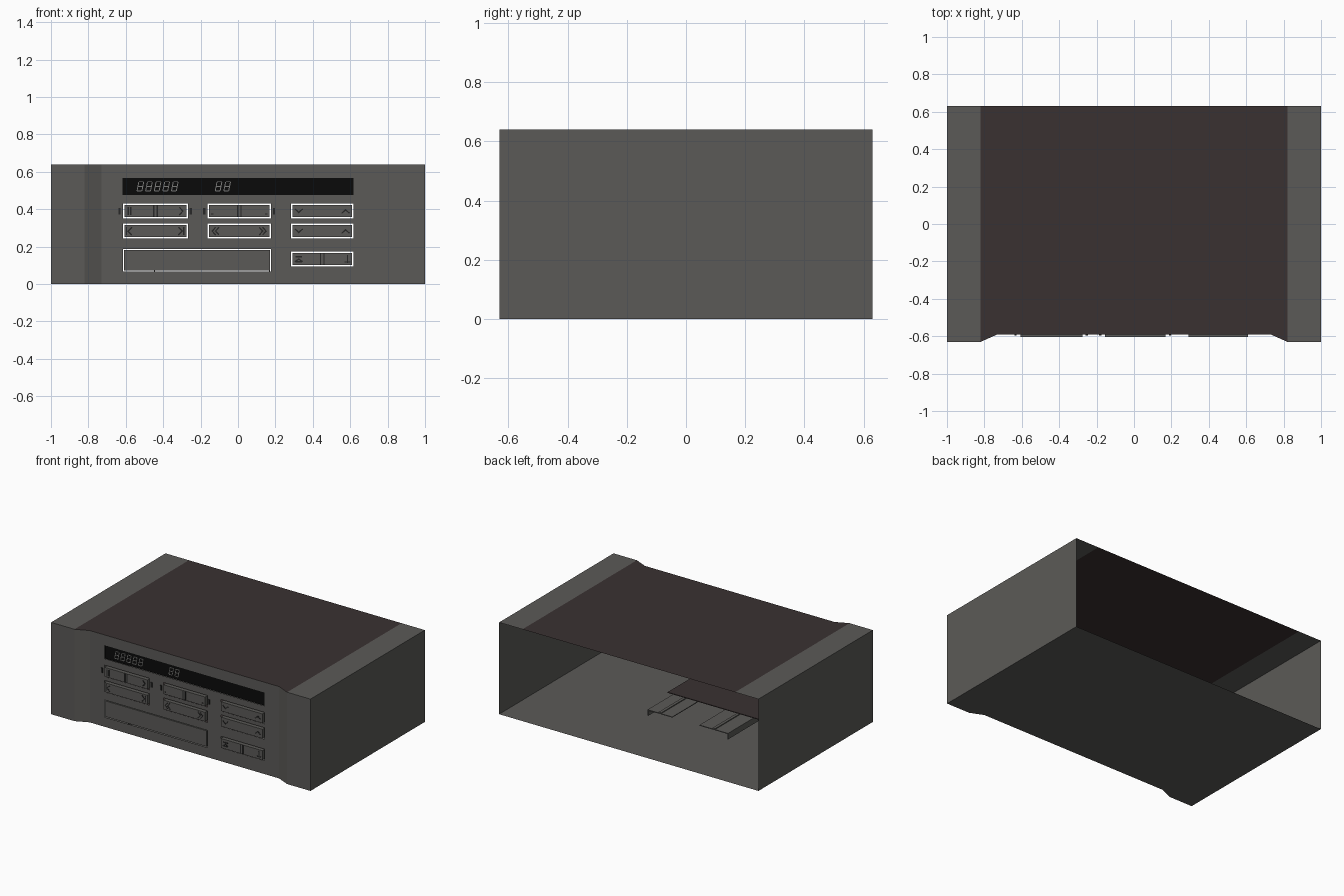
import bpy, bmesh
from mathutils import Vector

if "Cube" in bpy.data.objects:
    bpy.data.objects.remove(bpy.data.objects["Cube"])


def material(name, rgb):
    m = bpy.data.materials.new(name)
    m.diffuse_color = (*rgb, 1)
    m.use_nodes = True
    m.node_tree.nodes["Principled BSDF"].inputs["Base Color"].default_value = m.diffuse_color
    return m


GRAY = material("body gray", (0.105, 0.102, 0.096))
BROWN = material("dark brown", (0.042, 0.031, 0.031))
BLACK = material("display black", (0.003, 0.003, 0.003))
MARK = material("mark dark gray", (0.02, 0.02, 0.02))
DIGIT = material("digit gray", (0.2, 0.2, 0.195))


def finish(name, bm, *mats):
    me = bpy.data.meshes.new(name)
    bm.to_mesh(me)
    bm.free()
    for m in mats:
        me.materials.append(m)
    ob = bpy.data.objects.new(name, me)
    bpy.context.collection.objects.link(ob)
    return ob


def face(bm, pts, mat=0):
    f = bm.faces.new([bm.verts.new(p) for p in pts])
    f.material_index = mat


def box(bm, x0, x1, y0, y1, z0, z1):
    r = bmesh.ops.create_cube(bm, size=1)
    for v in r["verts"]:
        v.co = Vector(((x0 + x1) / 2 + v.co.x * (x1 - x0),
                       (y0 + y1) / 2 + v.co.y * (y1 - y0),
                       (z0 + z1) / 2 + v.co.z * (z1 - z0)))


def stroke(bm, a, b, y, w):
    """Thin flat bar between two x,z points on a plane facing the front."""
    a, b = Vector(a), Vector(b)
    d = (b - a).normalized() * w / 2
    n = Vector((-d.y, d.x))
    ring = [a - d + n, a - d - n, b + d - n, b + d + n]
    front = [bm.verts.new((p.x, y - 0.002, p.y)) for p in ring]
    back = [bm.verts.new((p.x, y, p.y)) for p in ring]
    bm.faces.new(front)
    for i in range(4):
        j = (i + 1) % 4
        bm.faces.new((front[j], front[i], back[i], back[j]))


H, D, Y = 0.64, 0.63, -0.59          # height, half depth, front panel plane
XO, XI = 0.82, 0.73                  # slope between pillars and front panel

# Casing: sides, pillars, slopes, top and bottom; the back is open
bm = bmesh.new()
for s in (-1, 1):
    prof = [(s, D), (s, -D), (s * XO, -D), (s * XI, Y)]
    for p, q in zip(prof, prof[1:]):
        quad = [(*p, 0), (*q, 0), (*q, H), (*p, H)]
        face(bm, quad if s < 0 else quad[::-1])
    for z in (0, H):
        strip = [(s, D, z), (s, -D, z), (s * XO, -D, z), (s * XO, D, z)]
        face(bm, strip if (s < 0) == (z > 0) else strip[::-1])
mid = [(-XO, D), (-XO, -D), (-XI, Y), (XI, Y), (XO, -D), (XO, D)]
face(bm, [(*p, H) for p in mid], 1)
face(bm, [(*p, 0) for p in reversed(mid)])
finish("casing", bm, GRAY, BROWN)

# Front panel with rectangular openings
COLS = [(-0.615, -0.268), (-0.162, 0.176), (0.283, 0.618)]
ROWS = [(0.35, 0.43), (0.243, 0.323)]
EJECT = (*COLS[2], 0.093, 0.174)
DISPLAY = (-0.617, 0.617, 0.475, 0.568)
TRAY = (-0.615, 0.176, 0.067, 0.187)
buttons = [(*c, *r) for c in COLS for r in ROWS] + [EJECT]
holes = buttons + [DISPLAY, TRAY]
xs = sorted({-XI, XI, *(h[i] for h in holes for i in (0, 1))})
zs = sorted({0, H, *(h[i] for h in holes for i in (2, 3))})
bm = bmesh.new()
for x0, x1 in zip(xs, xs[1:]):
    for z0, z1 in zip(zs, zs[1:]):
        cx, cz = (x0 + x1) / 2, (z0 + z1) / 2
        if not any(h[0] < cx < h[1] and h[2] < cz < h[3] for h in holes):
            face(bm, [(x0, Y, z0), (x1, Y, z0), (x1, Y, z1), (x0, Y, z1)])
bmesh.ops.remove_doubles(bm, verts=bm.verts, dist=1e-5)
finish("front_panel", bm, GRAY)

# Display window, slightly recessed
bm = bmesh.new()
box(bm, DISPLAY[0], DISPLAY[1], Y + 0.004, Y + 0.012, DISPLAY[2], DISPLAY[3])
finish("display_window", bm, BLACK)

# Seven-segment digits, slightly slanted
bm = bmesh.new()
SEGS = [((0, 0), (1, 0)), ((0, 1), (1, 1)), ((0, 2), (1, 2)),
        ((0, 0), (0, 1)), ((0, 1), (0, 2)), ((1, 0), (1, 1)), ((1, 1), (1, 2))]
for x in [-0.54 + 0.046 * i for i in range(5)] + [-0.122, -0.076]:
    for a, b in SEGS:
        pa, pb = [Vector((x + 0.026 * u + 0.005 * v, 0.497 + 0.025 * v)) for u, v in (a, b)]
        t = (pb - pa) * 0.12
        stroke(bm, pa + t, pb - t, Y + 0.004, 0.005)
finish("display_digits", bm, DIGIT)

# Buttons floating in their openings, and the tray door
FRONT, GAP = -0.603, 0.008
bm = bmesh.new()
for x0, x1, z0, z1 in buttons:
    box(bm, x0 + GAP, x1 - GAP, FRONT, Y + 0.015, z0 + GAP, z1 - GAP)
finish("buttons", bm, GRAY)
bm = bmesh.new()
g = 0.005
box(bm, TRAY[0] + g, TRAY[1] - g, Y, Y + 0.01, TRAY[2] + g, TRAY[3] - g)
finish("tray_door", bm, GRAY)

# Button symbols
bm = bmesh.new()


def line(*pts):
    for a, b in zip(pts, pts[1:]):
        stroke(bm, a, b, FRONT, 0.007)


def chevron(x, z, dx, dz):
    """Arrow head with its tip at x, z pointing along dx or dz."""
    if dx:
        line((x - dx, z + 0.018), (x, z), (x - dx, z - 0.018))
    else:
        line((x - 0.018, z - dz), (x, z), (x + 0.018, z - dz))


def bar(x, z):
    line((x, z - 0.018), (x, z + 0.018))


(r1, r2) = [sum(r) / 2 for r in ROWS]
re = sum(EJECT[2:]) / 2
for dx in (-0.006, 0.006):
    bar(-0.58 + dx, r1)
chevron(-0.295, r1, 0.016, 0)
chevron(-0.588, r2, -0.018, 0)
bar(-0.596, r2)
chevron(-0.298, r2, 0.018, 0)
bar(-0.29, r2)
for x, s in ((-0.138, -1), (0.15, 1)):
    chevron(x, r2, s * 0.016, 0)
    chevron(x - s * 0.018, r2, s * 0.016, 0)
    line((x - 0.003, r1 - 0.016), (x + 0.003, r1 - 0.016))
for r in (r1, r2):
    chevron(0.325, r - 0.007, 0, -0.016)
    chevron(0.575, r + 0.007, 0, 0.016)
chevron(0.325, re, 0, 0.012)
line((0.31, re + 0.012), (0.34, re + 0.012))
line((0.31, re - 0.014), (0.34, re - 0.014))
bar(0.585, re)
line((0.572, re - 0.016), (0.598, re - 0.016))
# Double dividers splitting three of the buttons
for x0, x1, z0, z1 in (buttons[0], buttons[2], EJECT):
    for dx in (-0.009, 0.009):
        x = (x0 + x1) / 2 + dx
        line((x, z0 + 0.013), (x, z1 - 0.013))
finish("button_symbols", bm, MARK)

# Small indicator tabs beside the upper buttons
bm = bmesh.new()
for x0, x1 in COLS[:2]:
    for x in (x0 - 0.018, x1 + 0.016):
        box(bm, x - 0.006, x + 0.006, Y - 0.006, Y, 0.373, 0.407)
finish("indicator_tabs", bm, MARK)

# Tray mechanism inside: brown cover over a two-armed carrier
bm = bmesh.new()
box(bm, -0.61, 0.17, Y + 0.02, -0.04, 0.115, 0.12)
finish("tray_cover", bm, BROWN)
bm = bmesh.new()
for x0, x1, lip in ((-0.02, 0.17, 0.165), (-0.45, -0.23, -0.45)):
    box(bm, x0, x1, Y + 0.02, 0.18, 0.077, 0.082)
    box(bm, lip, lip + 0.005, Y + 0.02, 0.18, 0.04, 0.077)
    box(bm, (x0 + x1) / 2 - 0.01, (x0 + x1) / 2 + 0.01, Y + 0.02, 0.18, 0.082, 0.088)
finish("tray_carrier", bm, GRAY)
